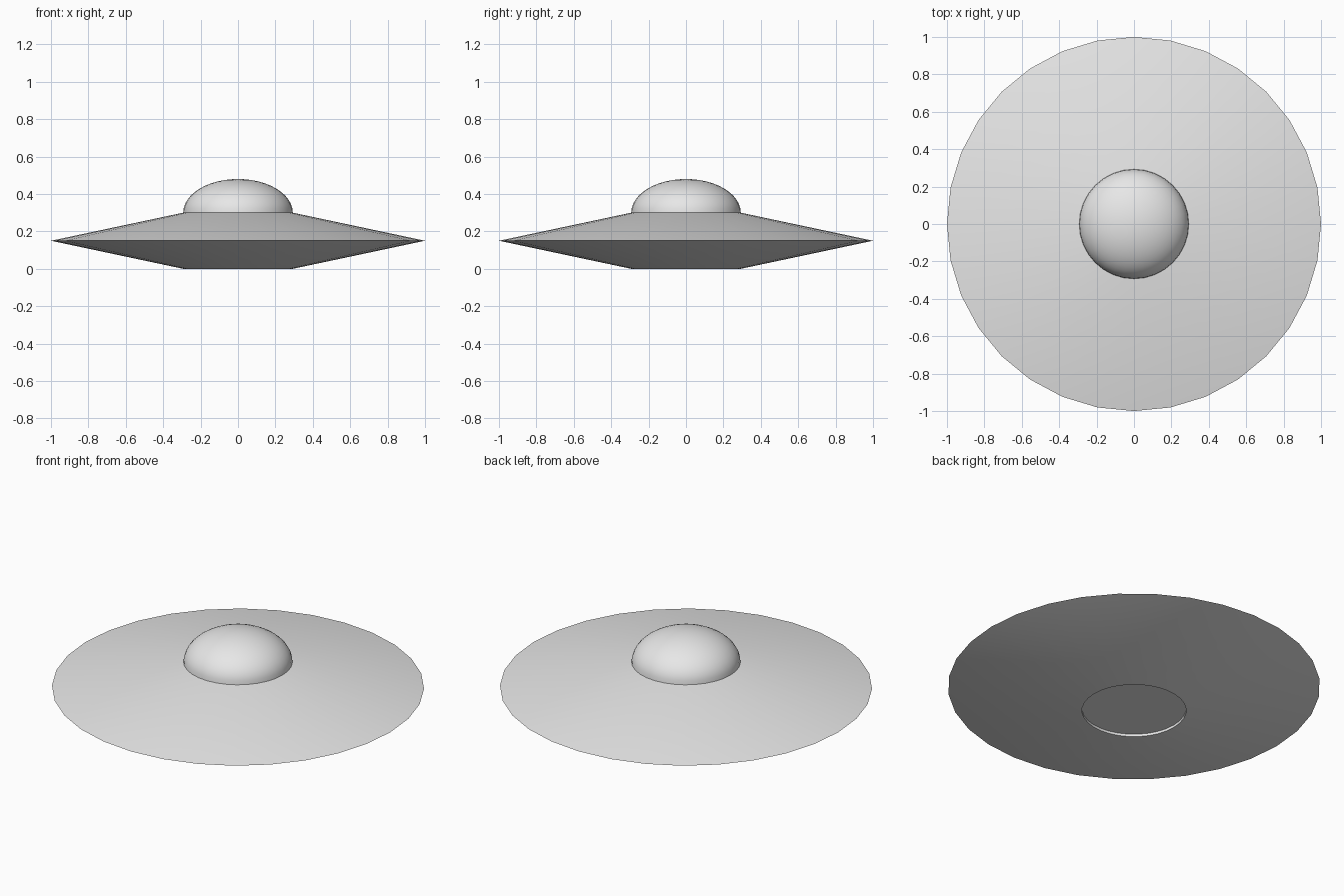
import bpy, bmesh, math

SIDES = 32

cube = bpy.data.objects.get("Cube")
if cube:
    bpy.data.objects.remove(cube)

grey = bpy.data.materials.new("light grey")
grey.use_nodes = True
colour = (0.8, 0.8, 0.8, 1)
grey.diffuse_color = colour
grey.node_tree.nodes["Principled BSDF"].inputs["Base Color"].default_value = colour


def lathe(name, profile, angle):
    """Turn a (radius, height) profile, listed bottom to top, around z."""
    bm = bmesh.new()
    rings = []
    for r, z in profile:
        if r == 0:
            rings.append([bm.verts.new((0, 0, z))] * SIDES)
        else:
            turns = [2 * math.pi * i / SIDES for i in range(SIDES)]
            rings.append([bm.verts.new((r * math.cos(a), r * math.sin(a), z)) for a in turns])
    for low, high in zip(rings, rings[1:]):
        for i in range(SIDES):
            j = (i + 1) % SIDES
            corners = dict.fromkeys((low[i], low[j], high[j], high[i]))
            bm.faces.new(list(corners))
    mesh = bpy.data.meshes.new(name)
    bm.to_mesh(mesh)
    bm.free()
    mesh.materials.append(grey)
    obj = bpy.data.objects.new(name, mesh)
    bpy.context.collection.objects.link(obj)
    bpy.ops.object.select_all(action="DESELECT")
    obj.select_set(True)
    bpy.context.view_layer.objects.active = obj
    bpy.ops.object.shade_smooth_by_angle(angle=math.radians(angle))
    return obj


# Saucer hull with a sharp rim and a shallow recess in its underside
RIM_Z, TOP_Z, DECK = 0.15, 0.30, 0.293
lathe("saucer_hull", [(0, 0.015), (0.28, 0.015), (0.28, 0), (DECK, 0),
                      (1, RIM_Z), (DECK, TOP_Z), (0, TOP_Z)], 20)

# Flattened half-sphere cabin dome
STEPS, DOME_H = 12, 0.18
arc = [math.pi / 2 * i / STEPS for i in range(STEPS)]
lathe("cabin_dome", [(DECK * math.cos(a), TOP_Z + DOME_H * math.sin(a)) for a in arc]
      + [(0, TOP_Z + DOME_H)], 40)
